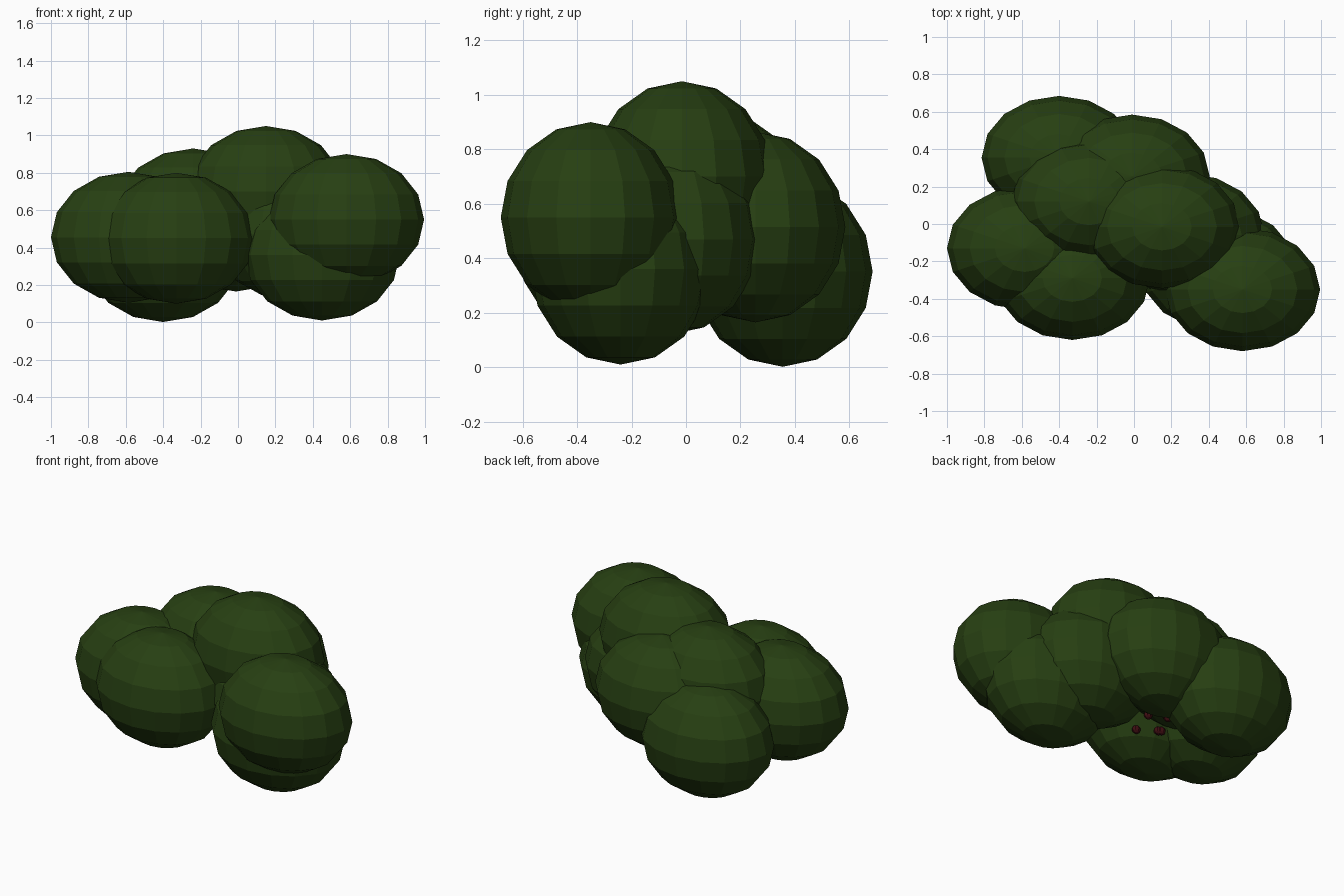
import bpy

if "Cube" in bpy.data.objects:
    bpy.data.objects.remove(bpy.data.objects["Cube"])

def material(name, rgb):
    m = bpy.data.materials.new(name)
    m.diffuse_color = (*rgb, 1.0)
    m.use_nodes = True
    m.node_tree.nodes["Principled BSDF"].inputs["Base Color"].default_value = m.diffuse_color
    return m

leaf_green = material("leaf_green", (0.02, 0.05, 0.006))
berry_red = material("berry_red", (0.05, 0.004, 0.006))

def ball(name, loc, radii, mat, segments, rings):
    bpy.ops.mesh.primitive_uv_sphere_add(segments=segments, ring_count=rings,
                                         radius=1, location=loc)
    ob = bpy.context.object
    ob.name = name
    ob.scale = radii
    ob.data.materials.append(mat)
    return ob

# Overlapping leaf clumps, all the same flattened size
CLUMP = (0.415, 0.33, 0.35)
clumps = [
    (0.58, -0.35, 0.55), (0.15, -0.015, 0.70), (-0.585, -0.13, 0.455),
    (-0.33, -0.29, 0.45), (0.45, -0.24, 0.36), (-0.40, 0.355, 0.352),
    (-0.01, 0.255, 0.515), (-0.24, 0.12, 0.58), (0.283, -0.06, 0.47),
]
for i, loc in enumerate(clumps):
    ball(f"leaf_clump_{i + 1}", loc, CLUMP, leaf_green, 16, 8)

# Small berries tucked into the hollow underneath
berries = [
    (-0.105, -0.105, 0.227), (-0.09, 0.02, 0.262), (-0.22, -0.045, 0.234),
    (-0.235, -0.035, 0.235), (-0.17, 0.10, 0.24),
]
for i, loc in enumerate(berries):
    ball(f"berry_{i + 1}", loc, (0.028, 0.024, 0.025), berry_red, 8, 6)
